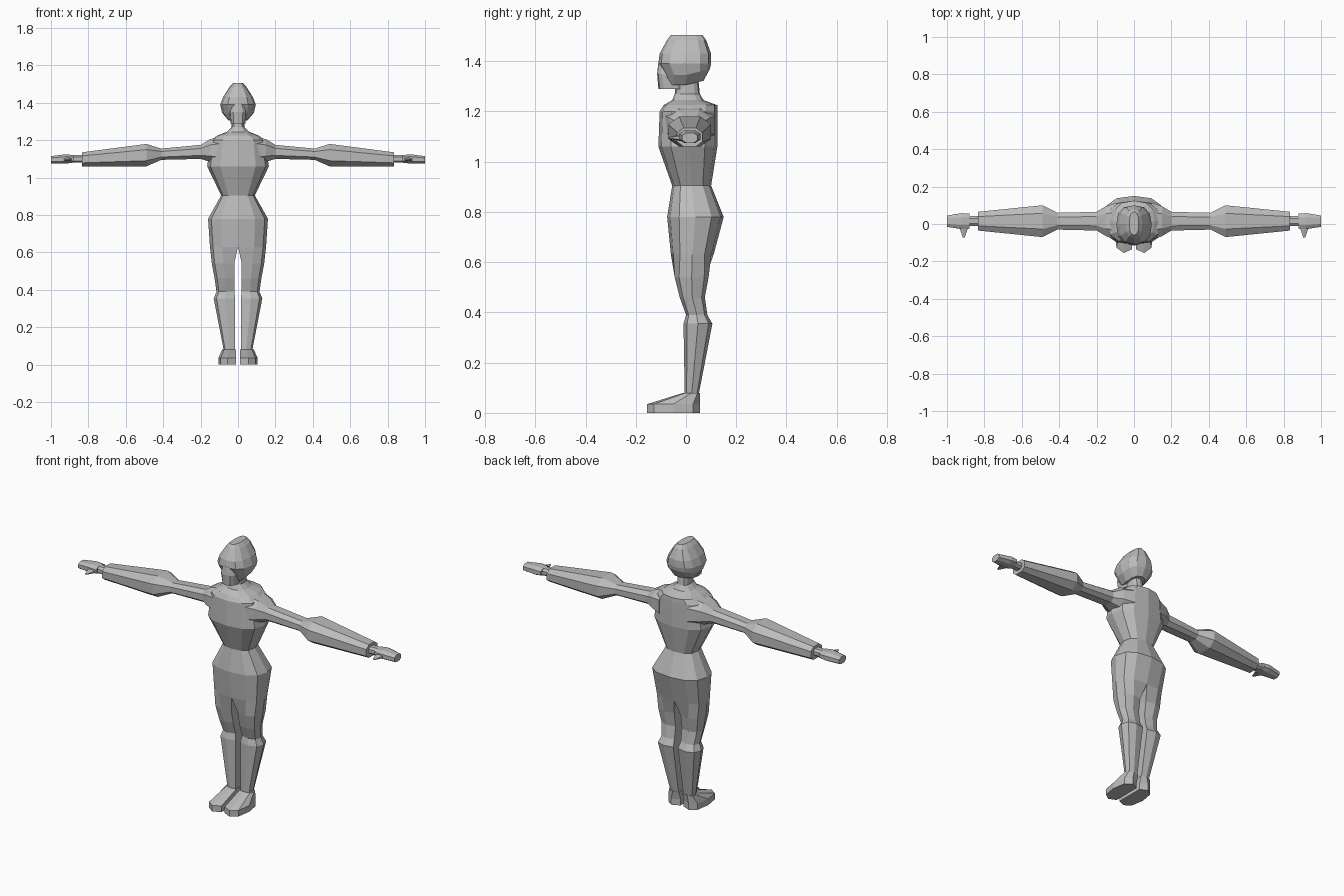
import bpy, bmesh
from math import sin, cos, radians, copysign
from mathutils import Vector

default_cube = bpy.data.objects.get("Cube")
if default_cube:
    bpy.data.objects.remove(default_cube, do_unlink=True)

grey = bpy.data.materials.new("plain_grey")
grey.use_nodes = True
grey.diffuse_color = (0.5, 0.5, 0.5, 1)
grey.node_tree.nodes["Principled BSDF"].inputs["Base Color"].default_value = grey.diffuse_color


def boxy(value):
    """Push a sine or cosine outward, for a squarer outline."""
    return copysign(abs(value) ** 0.8, value)


def fit(values, low, high):
    """Spread the values so that they run exactly from low to high."""
    smallest, largest = min(values), max(values)
    return [low + (high - low) * (v - smallest) / (largest - smallest) for v in values]


def outline(spread, count, across, along):
    """Points of an arc around the outer side, fitted to two ranges."""
    angles = [radians(spread * (2 * i / (count - 1) - 1)) for i in range(count)]
    us = fit([boxy(cos(angle)) for angle in angles], *across)
    vs = fit([boxy(sin(angle)) for angle in angles], *along)
    return list(zip(us, vs))


def level(z, width, front, back, gap=0, tilt=0):
    """Horizontal section: half of a trunk, or a whole leg when there is a gap."""
    spread = 130 if gap else 90
    points = outline(spread, 7, (gap, width), (front, back))
    return [Vector((x, y, z + tilt * max(y, 0))) for x, y in points]


def slice_at(x, depth, bottom, top, middle=0.015):
    """Eight-sided upright section of an arm or hand."""
    points = outline(157.5, 8, (middle - depth, middle + depth), (bottom, top))
    return [Vector((x, y, z)) for y, z in points]


def loft(name, rings):
    """Skin the rings with flat faces and mirror the part across the body."""
    bm = bmesh.new()
    loops = [[bm.verts.new(point) for point in ring] for ring in rings]
    for loop, following in zip(loops, loops[1:]):
        for i in range(len(loop)):
            quad = (loop[i - 1], loop[i], following[i], following[i - 1])
            # Leave the shell open along the centre plane
            if any(vert.co.x > 0.001 for vert in quad):
                bm.faces.new(quad)
    bm.faces.new(loops[0])
    bm.faces.new(loops[-1])
    bmesh.ops.recalc_face_normals(bm, faces=bm.faces)
    # Turn an open half shell outward if needed
    outermost = max(bm.faces, key=lambda face: face.calc_center_median().x)
    if outermost.normal.x < 0:
        bmesh.ops.reverse_faces(bm, faces=bm.faces)
    mesh = bpy.data.meshes.new(name)
    bm.to_mesh(mesh)
    bm.free()
    mesh.materials.append(grey)
    part = bpy.data.objects.new(name, mesh)
    bpy.context.collection.objects.link(part)
    part.modifiers.new("mirror", "MIRROR")


# Neck, shoulders, torso and legs in one skin
loft("body", [
    level(z=1.32, width=0.035, front=-0.04, back=0.05),
    level(z=1.27, width=0.035, front=-0.045, back=0.055),
    level(z=1.245, width=0.06, front=-0.055, back=0.07),
    level(z=1.225, width=0.11, front=-0.09, back=0.125),
    level(z=1.2, width=0.145, front=-0.105, back=0.125),
    level(z=1.06, width=0.165, front=-0.11, back=0.125),
    level(z=0.905, width=0.09, front=-0.055, back=0.1),
    level(z=0.78, width=0.16, front=-0.075, back=0.15),
    level(z=0.63, width=0.15, front=-0.06, back=0.11),
    level(z=0.54, width=0.14, front=-0.045, back=0.09, gap=0.02),
    level(z=0.46, width=0.125, front=-0.025, back=0.075, gap=0.02),
    level(z=0.39, width=0.115, front=0, back=0.085, gap=0.02),
    level(z=0.355, width=0.13, front=-0.01, back=0.105, gap=0.015),
    level(z=0.07, width=0.075, front=-0.005, back=0.05, gap=0.015),
])

# Feet sloping down from the ankle to the toes
loft("foot", [
    level(z=0.08, width=0.085, front=-0.01, back=0.055, gap=0.01),
    level(z=0.035, width=0.105, front=-0.155, back=0.055, gap=0.01),
    level(z=0, width=0.105, front=-0.155, back=0.055, gap=0.01),
])

# Arms with flared forearms and narrow wrists
loft("arm", [
    slice_at(x=0.09, depth=0.1, bottom=1.07, top=1.22),
    slice_at(x=0.15, depth=0.08, bottom=1.085, top=1.205),
    slice_at(x=0.2, depth=0.05, bottom=1.1, top=1.175),
    slice_at(x=0.41, depth=0.045, bottom=1.095, top=1.155),
    slice_at(x=0.49, depth=0.085, bottom=1.06, top=1.18),
    slice_at(x=0.835, depth=0.05, bottom=1.06, top=1.135),
])
loft("wrist", [
    slice_at(x=0.82, depth=0.027, bottom=1.08, top=1.12),
    slice_at(x=0.9, depth=0.027, bottom=1.08, top=1.12),
])

# Mitten hands
loft("hand", [
    slice_at(x=0.88, depth=0.04, bottom=1.08, top=1.12),
    slice_at(x=0.92, depth=0.043, bottom=1.075, top=1.125),
    slice_at(x=1, depth=0.03, bottom=1.075, top=1.115),
])

# Tapered thumbs pointing forward
for side, sign in (("left", 1), ("right", -1)):
    bpy.ops.mesh.primitive_cone_add(
        vertices=6, radius1=0.035, radius2=0.006, depth=0.075,
        location=(sign * 0.91, -0.035, 1.095),
        rotation=(radians(90), 0, 0), scale=(1, 0.5, 1))
    thumb = bpy.context.object
    thumb.name = side + "_thumb"
    thumb.data.materials.append(grey)

# Skull whose lower edge rises toward the back
loft("skull", [
    level(z=1.505, width=0.025, front=-0.06, back=0.065),
    level(z=1.485, width=0.045, front=-0.075, back=0.08),
    level(z=1.43, width=0.08, front=-0.105, back=0.1),
    level(z=1.39, width=0.095, front=-0.11, back=0.1),
    level(z=1.345, width=0.085, front=-0.085, back=0.095, tilt=0.25),
    level(z=1.305, width=0.05, front=-0.08, back=0.07, tilt=0.25),
])

# Nose and jaw standing forward below the brow
loft("face", [
    level(z=1.395, width=0.03, front=-0.11, back=-0.04),
    level(z=1.35, width=0.045, front=-0.115, back=-0.03),
    level(z=1.29, width=0.04, front=-0.11, back=-0.01),
])
